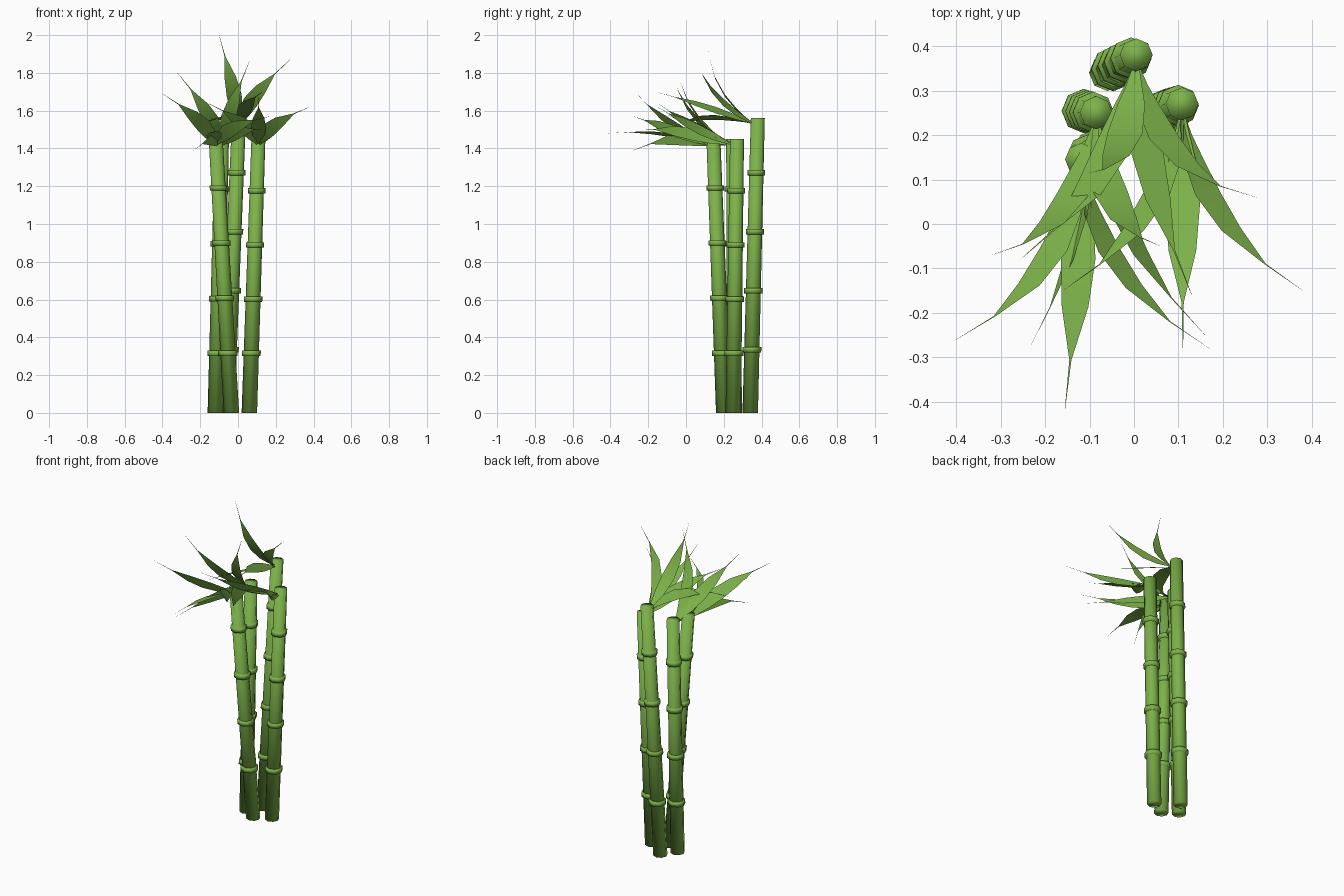
import bpy, bmesh, math
from mathutils import Vector

if "Cube" in bpy.data.objects:
    bpy.data.objects.remove(bpy.data.objects["Cube"])

green = bpy.data.materials.new("bamboo_green")
green.diffuse_color = (0.205, 0.448, 0.068, 1)
green.use_nodes = True
green.node_tree.nodes["Principled BSDF"].inputs["Base Color"].default_value = green.diffuse_color


def finish(name, bm):
    for f in bm.faces:
        f.smooth = True
    me = bpy.data.meshes.new(name)
    bm.to_mesh(me)
    bm.free()
    me.materials.append(green)
    bpy.context.collection.objects.link(bpy.data.objects.new(name, me))


def tube(bm, p0, p1, r0, r1, sides=8):
    """Closed eight-sided tube, smooth across its caps."""
    rings = []
    for p, r in ((p0, r0), (p1, r1)):
        rings.append([bm.verts.new(p + Vector((r * math.cos(a), r * math.sin(a), 0)))
                      for a in (2 * math.pi * i / sides for i in range(sides))])
    lo, hi = rings
    bm.faces.new(lo[::-1])
    bm.faces.new(hi)
    for i in range(sides):
        j = (i + 1) % sides
        bm.faces.new((lo[i], lo[j], hi[j], hi[i]))


# position along the leaf, full width
PROFILE = [(0, .012), (.1, .036), (.2, .062), (.38, .08), (.58, .062), (.8, .005), (1, .0008)]
FAN = Vector((0, -.93, .37))       # general direction of every leaf cluster
ROLL = Vector((0, -1, -.15))       # leaf blades lie around this axis


def leaf(bm, base, tip, roll):
    """Narrow blade that leaves along the fan axis and bends outward to a hair tip."""
    d = (tip - base).normalized()
    ctrl = (base + tip) / 2 + 0.22 * (FAN - d * FAN.dot(d))
    side = d.cross(ROLL).normalized()
    n = side.cross(d)
    side = side * math.cos(roll) + n * math.sin(roll)
    prev = None
    for t, w in PROFILE:
        c = base * (1 - t) ** 2 + ctrl * 2 * t * (1 - t) + tip * t * t
        row = [bm.verts.new(c - side * w / 2), bm.verts.new(c + side * w / 2)]
        if prev:
            bm.faces.new((prev[0], prev[1], row[1], row[0]))
        prev = row
    bm.normal_update()
    if sum(f.normal.z for f in list(bm.faces)[-len(PROFILE) + 1:]) < 0:
        for f in list(bm.faces)[-len(PROFILE) + 1:]:
            f.normal_flip()


# foot, top, first ring height, ring spacing, leaf tips (x, y, z, roll)
STALKS = {
    "back": ((-.06, .34, 0), (.005, .38, 1.56), .335, .312,
             [(.275, .06, 1.87, 0), (-.1, .115, 2.0, 0),
              (-.25, -.075, 1.51, 1.0), (.13, -.16, 1.70, 0)]),
    "left": ((-.12, .255, 0), (-.085, .25, 1.45), .315, .29,
             [(-.32, -.07, 1.80, 0), (.06, -.05, 1.86, 0),
              (-.235, -.28, 1.39, 0), (.16, -.25, 1.50, 0)]),
    "front": ((-.035, .2, 0), (-.118, .145, 1.45), .315, .292,
              [(-.4, -.26, 1.69, 0), (.17, -.28, 1.57, 0), (-.155, -.415, 1.48, 0)]),
    "right": ((.06, .25, 0), (.108, .27, 1.45), .315, .287,
              [(.38, -.15, 1.62, 0), (-.16, -.15, 1.64, 0), (.11, -.28, 1.67, 0)]),
}

for name, (foot, top, z0, dz, tips) in STALKS.items():
    foot, top = Vector(foot), Vector(top)
    # stalk
    bm = bmesh.new()
    tube(bm, foot, top, .041, .037)
    finish(name + "_stalk", bm)
    # joint rings
    bm = bmesh.new()
    for i in range(4):
        z = z0 + i * dz
        lo, hi = (foot.lerp(top, (z + s) / top.z) for s in (-.014, .014))
        r = .050 - .0012 * i
        tube(bm, lo, hi, r, r)
    finish(name + "_joint_rings", bm)
    # leaves
    bm = bmesh.new()
    for x, y, z, roll in tips:
        leaf(bm, top + Vector((0, -.02, -.03)), Vector((x, y, z)), roll)
    finish(name + "_leaves", bm)
